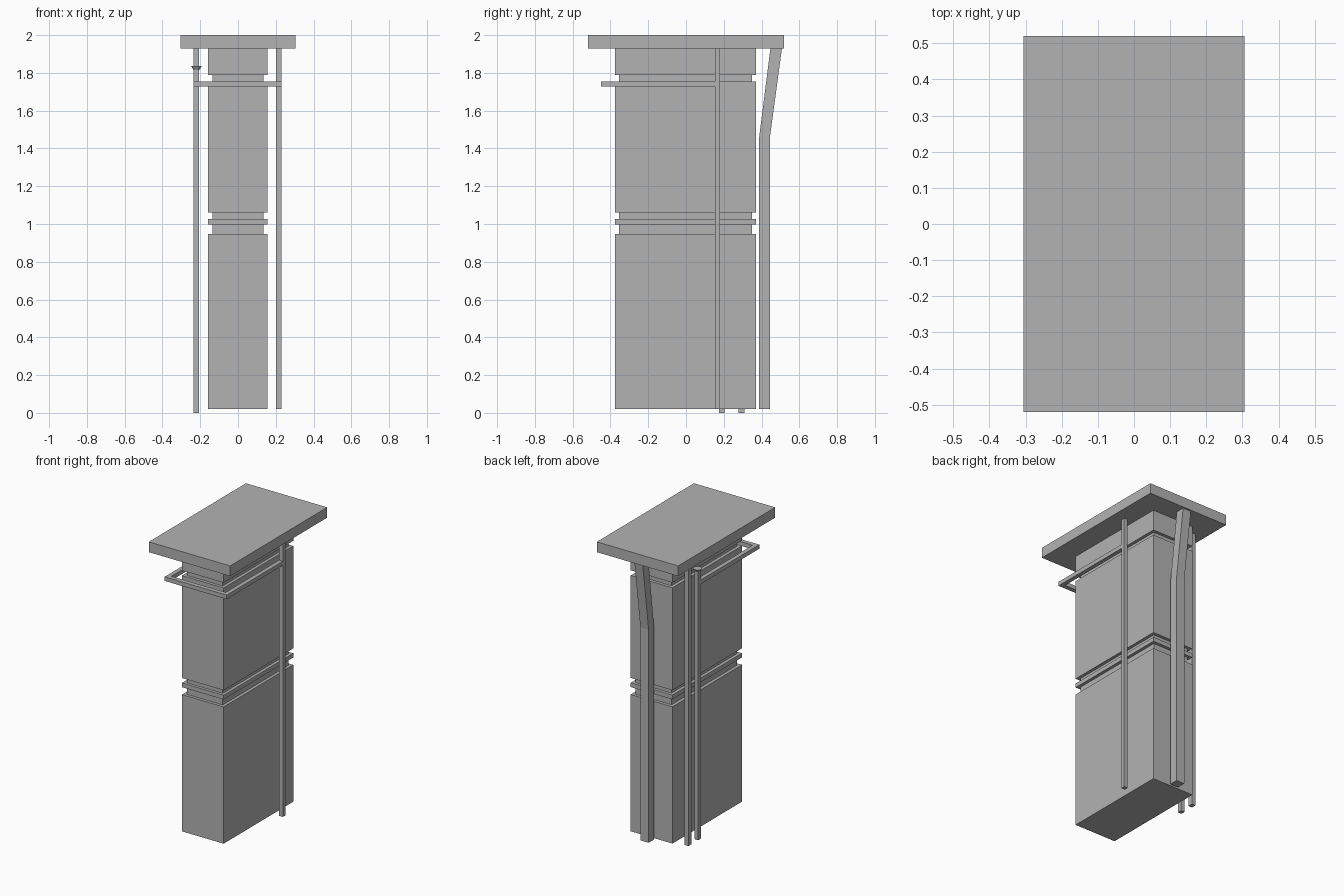
import bpy
import bmesh

cube = bpy.data.objects.get("Cube")
if cube:
    bpy.data.objects.remove(cube, do_unlink=True)

grey = bpy.data.materials.new("plain grey")
grey.use_nodes = True
grey.diffuse_color = (0.45, 0.45, 0.45, 1)
grey.node_tree.nodes["Principled BSDF"].inputs["Base Color"].default_value = (0.45, 0.45, 0.45, 1)


def finish(name, bm):
    bmesh.ops.recalc_face_normals(bm, faces=bm.faces)
    mesh = bpy.data.meshes.new(name)
    bm.to_mesh(mesh)
    bm.free()
    mesh.materials.append(grey)
    obj = bpy.data.objects.new(name, mesh)
    bpy.context.collection.objects.link(obj)
    return obj


def prism(name, outline, axis, low, high):
    """Extrude a 2D outline along axis 0 (x) or 2 (z)."""
    bm = bmesh.new()
    place = (lambda a, b: (low, a, b)) if axis == 0 else (lambda a, b: (a, b, low))
    face = bm.faces.new([bm.verts.new(place(a, b)) for a, b in outline])
    grown = bmesh.ops.extrude_face_region(bm, geom=[face])
    shift = [0, 0, 0]
    shift[axis] = high - low
    moved = [v for v in grown["geom"] if isinstance(v, bmesh.types.BMVert)]
    bmesh.ops.translate(bm, verts=moved, vec=shift)
    return finish(name, bm)


def box(name, x, y, z):
    outline = [(x[0], y[0]), (x[1], y[0]), (x[1], y[1]), (x[0], y[1])]
    return prism(name, outline, 2, *z)


# Roof slab
box("roof_slab", (-0.305, 0.305), (-0.52, 0.52), (1.93, 2))

# Column blocks, separated by narrower recessed necks
wide = ((-0.158, 0.155), (-0.375, 0.371))
neck = ((-0.136, 0.134), (-0.355, 0.35))
for name, z in [("lower_block", (0.02, 0.948)), ("middle_band", (0.998, 1.027)),
                ("upper_block", (1.06, 1.755)), ("capital_block", (1.79, 1.93))]:
    box(name, *wide, z)
for name, z in [("lower_neck", (0.948, 0.998)), ("middle_neck", (1.027, 1.06)),
                ("upper_neck", (1.755, 1.79))]:
    box(name, *neck, z)

# Thin side posts
right_x, left_x = (-0.235, -0.206), (0.202, 0.23)
box("left_post", left_x, (0.153, 0.18), (0.02, 1.93))
box("right_rear_post", right_x, (0.277, 0.31), (0, 1.93))
box("right_front_post", right_x, (0.176, 0.205), (0, 1.82))

# Bent rear support
prism("rear_support", [(0.386, 0.02), (0.445, 0.02), (0.445, 1.465),
                       (0.508, 1.93), (0.447, 1.93), (0.386, 1.45)], 0, -0.031, 0.031)

# U-shaped rail around the front
prism("front_rail", [(-0.235, 0.176), (-0.235, -0.45), (0.23, -0.45), (0.23, 0.153),
                     (0.202, 0.153), (0.202, -0.42), (-0.206, -0.42), (-0.206, 0.176)],
      2, 1.727, 1.755)

# Flared cap on the shorter post
bm = bmesh.new()
bmesh.ops.create_cone(bm, cap_ends=True, segments=12, radius1=0.014, radius2=0.028, depth=0.022)
cap = finish("flared_cap", bm)
cap.location = (-0.22, 0.19, 1.825)
